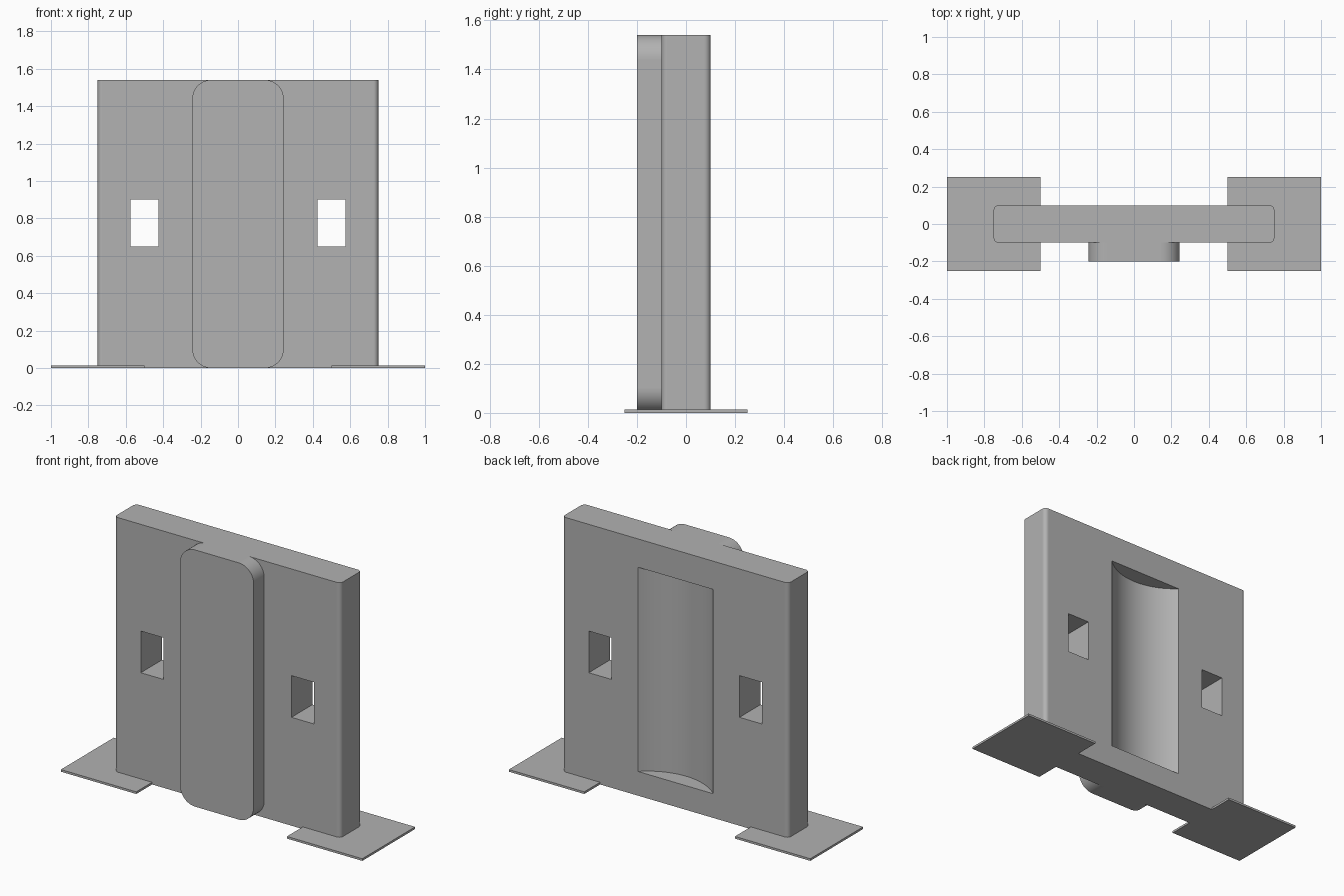
import bpy, bmesh, math
from mathutils import Vector

cube = bpy.data.objects.get("Cube")
if cube:
    bpy.data.objects.remove(cube, do_unlink=True)

HEIGHT = 1.54
grey = bpy.data.materials.new("plain grey")
grey.use_nodes = True
grey.diffuse_color = (0.445, 0.445, 0.445, 1)
grey.node_tree.nodes["Principled BSDF"].inputs["Base Color"].default_value = grey.diffuse_color


def arc(cx, cy, radius, start, end, steps):
    """Points along a circular arc, angles in degrees."""
    angles = [math.radians(start + (end - start) * i / steps) for i in range(steps + 1)]
    return [(cx + radius * math.cos(a), cy + radius * math.sin(a)) for a in angles]


def rounded_rect(x0, x1, y0, y1, radius, steps=10):
    """Rectangle outline with round corners."""
    corners = [(x1 - radius, y1 - radius), (x0 + radius, y1 - radius),
               (x0 + radius, y0 + radius), (x1 - radius, y0 + radius)]
    points = []
    for i, (cx, cy) in enumerate(corners):
        points += arc(cx, cy, radius, 90 * i, 90 * i + 90, steps)
    return points


def rect(x0, x1, y0, y1):
    return [(x0, y0), (x1, y0), (x1, y1), (x0, y1)]


def prism(name, outline, start, end, axis="Z"):
    """Extrude an XY outline along Z, or an XZ outline along Y."""
    place = (lambda u, v: (u, v, start)) if axis == "Z" else (lambda u, v: (u, start, v))
    depth = end - start
    bm = bmesh.new()
    face = bm.faces.new([bm.verts.new(place(u, v)) for u, v in outline])
    result = bmesh.ops.extrude_face_region(bm, geom=[face])
    moved = [g for g in result["geom"] if isinstance(g, bmesh.types.BMVert)]
    bmesh.ops.translate(bm, verts=moved, vec=Vector((0, 0, depth) if axis == "Z" else (0, depth, 0)))
    bmesh.ops.recalc_face_normals(bm, faces=bm.faces)
    mesh = bpy.data.meshes.new(name)
    bm.to_mesh(mesh)
    bm.free()
    mesh.materials.append(grey)
    obj = bpy.data.objects.new(name, mesh)
    bpy.context.collection.objects.link(obj)
    return obj


def cut(target, cutter):
    """Subtract the cutter, then discard it."""
    cutter.hide_render = True
    mod = target.modifiers.new("cut", "BOOLEAN")
    mod.operation = "DIFFERENCE"
    mod.solver = "EXACT"
    mod.object = cutter
    bpy.context.view_layer.objects.active = target
    bpy.ops.object.modifier_apply(modifier=mod.name)
    bpy.data.objects.remove(cutter, do_unlink=True)


def smooth_curves(obj):
    """Smooth the round faces, keep faces square to an axis flat."""
    for poly in obj.data.polygons:
        poly.use_smooth = max(abs(c) for c in poly.normal) < 0.9999


# Wall slab with rounded upright edges
wall = prism("wall", rounded_rect(-0.75, 0.75, -0.1, 0.1, 0.025), 0, HEIGHT)

# Window openings through the wall
for side in (-1, 1):
    cut(wall, prism("window_cutter", rect(side * 0.5 - 0.075, side * 0.5 + 0.075, 0.65, 0.9),
                    -0.3, 0.3, "Y"))

# Curved recess in the back of the wall
half, sagitta = 0.25, 0.1
radius = (half ** 2 + sagitta ** 2) / (2 * sagitta)
spread = math.degrees(math.asin(half / radius))
recess = arc(0, 0.1 - sagitta + radius, radius, 270 - spread, 270 + spread, 32)
cut(wall, prism("recess_cutter", recess + [(half, 0.2), (-half, 0.2)], 0.145, 1.37))
smooth_curves(wall)

# Raised front panel with round corners
panel = prism("front_panel", rounded_rect(-0.244, 0.244, 0, HEIGHT, 0.1, 16), -0.2, -0.1, "Y")
smooth_curves(panel)

# Thin foot plates under each end
for name, side in (("left_foot", 1), ("right_foot", -1)):
    prism(name, rect(side * 0.75 - 0.25, side * 0.75 + 0.25, -0.25, 0.25), 0, 0.013)
